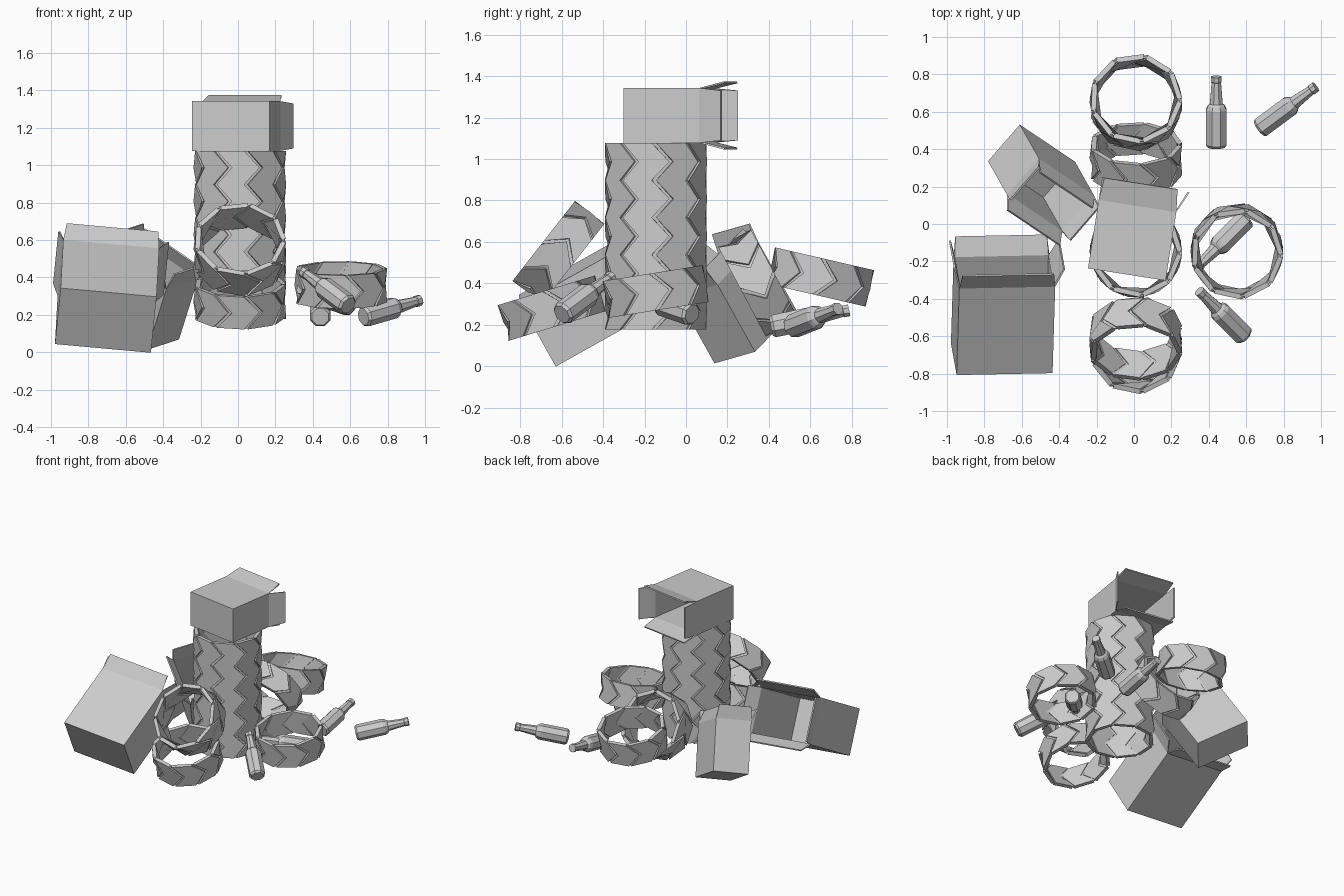
import bpy
from math import sin, cos, pi, radians, tau
from mathutils import Vector, Matrix

if "Cube" in bpy.data.objects:
    bpy.data.objects.remove(bpy.data.objects["Cube"])


def make_mesh(name, verts, faces):
    me = bpy.data.meshes.new(name)
    me.from_pydata([tuple(v) for v in verts], [], faces)
    me.update()
    return me


def add_object(name, me, matrix=None):
    ob = bpy.data.objects.new(name, me)
    bpy.context.collection.objects.link(ob)
    if matrix:
        ob.matrix_world = matrix
    return ob


# Tyre: chevron treads separated by narrow grooves, open through the middle
def tyre_mesh(n=9, radius=0.248, height=0.18):
    step = tau / n
    verts, faces = [], []
    m = 4 * n
    for row in range(3):
        z = (row - 1) * height / 2
        shift = step / 2 if row == 1 else 0
        for tread, groove in ((radius, radius - 0.013), (radius - 0.028, radius - 0.022)):
            for i in range(n):
                a0 = i * step + shift
                a1, a2 = a0 + step * 0.88, a0 + step
                for a, r in ((a0, tread), (a1, tread), (a1, groove), (a2, groove)):
                    verts.append((r * cos(a), r * sin(a), z))
    for j in range(m):
        k = (j + 1) % m
        for row in range(2):
            b, t = row * 2 * m, (row + 1) * 2 * m
            faces.append((b + j, b + k, t + k, t + j))
            faces.append((b + m + k, b + m + j, t + m + j, t + m + k))
        if j % 2 == 0:                       # rims; radial steps have no area
            t = 4 * m
            faces.append((t + j, t + k, t + m + k, t + m + j))
            faces.append((k, j, m + j, m + k))
    return make_mesh("tyre", verts, faces)


# Bottle: eight-sided lathe along +z, base at the origin
def bottle_mesh(n=8):
    profile = [(0.048, 0), (0.059, 0.014), (0.059, 0.205), (0.05, 0.225), (0.037, 0.238),
               (0.027, 0.355), (0.031, 0.358), (0.031, 0.386)]
    verts = [(r * cos((i + .5) * tau / n), r * sin((i + .5) * tau / n), z)
             for r, z in profile for i in range(n)]
    faces = [tuple(range(n - 1, -1, -1)),
             tuple(range((len(profile) - 1) * n, len(profile) * n))]
    for p in range(len(profile) - 1):
        for i in range(n):
            k = (i + 1) % n
            faces.append((p * n + i, p * n + k, p * n + n + k, p * n + n + i))
    return make_mesh("bottle", verts, faces)


# Open carton: local x is width, y is height, z points out of the opening
def add_carton(name, center, width_dir, open_dir, size, flap, angles):
    w, h, l = size[0] / 2, size[1] / 2, size[2] / 2
    ring = [(-w, -h), (w, -h), (w, h), (-w, h)]
    verts = [Vector((x, y, z)) for z in (-l, l) for x, y in ring]
    faces = [(3, 2, 1, 0)] + [(i, (i + 1) % 4, 4 + (i + 1) % 4, 4 + i) for i in range(4)]
    outward = [Vector((0, -1, 0)), Vector((1, 0, 0)), Vector((0, 1, 0)), Vector((-1, 0, 0))]
    for i, deg in enumerate(angles):
        a, b = 4 + i, 4 + (i + 1) % 4
        along = (verts[b] - verts[a]).normalized() * 0.012
        tip = (outward[i] * sin(radians(deg)) + Vector((0, 0, cos(radians(deg))))) * flap
        k = len(verts)
        verts += [verts[b] + tip - along, verts[a] + tip + along]
        faces.append((a, b, k, k + 1))
    z = Vector(open_dir)
    x = Vector(width_dir).normalized()
    z = (z - x * z.dot(x)).normalized()
    y = z.cross(x)
    mat = Matrix((x, y, z)).transposed().to_4x4()
    mat.translation = center
    ob = add_object(name, make_mesh(name, verts, faces), mat)
    mod = ob.modifiers.new("card", 'SOLIDIFY')
    mod.thickness = 0.01
    mod.offset = -1
    return ob


# Tyre stack
tyre = tyre_mesh()
for i in range(5):
    add_object(f"stacked_tyre_{i + 1}", tyre, Matrix.Translation((0.01, -0.145, 0.267 + 0.18 * i)))

# Loose tyres: position and tilt about x
loose = [((0.01, 0.65, 0.43), -13), ((0.01, 0.35, 0.40), -62),
         ((0.01, -0.615, 0.55), 52), ((0.01, -0.647, 0.28), 17),
         ((0.55, -0.145, 0.36), 9)]
for i, (pos, deg) in enumerate(loose):
    add_object(f"loose_tyre_{i + 1}", tyre,
               Matrix.Translation(pos) @ Matrix.Rotation(radians(deg), 4, 'X'))

# Bottles: base centre and mouth point
bottle = bottle_mesh()
bottles = [((0.44, 0.41, 0.19), (0.44, 0.79, 0.27)),
           ((0.67, 0.51, 0.19), (0.98, 0.74, 0.28)),
           ((0.60, 0.03, 0.25), (0.34, -0.23, 0.34)),
           ((0.59, -0.60, 0.25), (0.35, -0.36, 0.43))]
for i, (base, mouth) in enumerate(bottles):
    rot = (Vector(mouth) - Vector(base)).to_track_quat('Z', 'Y')
    add_object(f"bottle_{i + 1}", bottle, Matrix.Translation(base) @ rot.to_matrix().to_4x4())

# Cartons (flap angles follow -y, +x, +y, -x in carton space)
add_carton("top_carton", (-0.01, -0.087, 1.21), (-0.415, 0.065, 0), (0.055, 0.365, 0),
           (0.42, 0.265, 0.37), 0.125, (15, 0, 15, 25))
add_carton("front_carton", (-0.70, -0.487, 0.30), (0.996, 0.02, -0.09), (0, 0.87, 0.49),
           (0.515, 0.345, 0.53), 0.11, (25, 28, 35, 15))
add_carton("back_carton", (-0.497, 0.244, 0.305), (0.29, -0.195, -0.2), (0.107, -0.187, 0.33),
           (0.41, 0.265, 0.385), 0.1, (30, 10, -20, 15))
